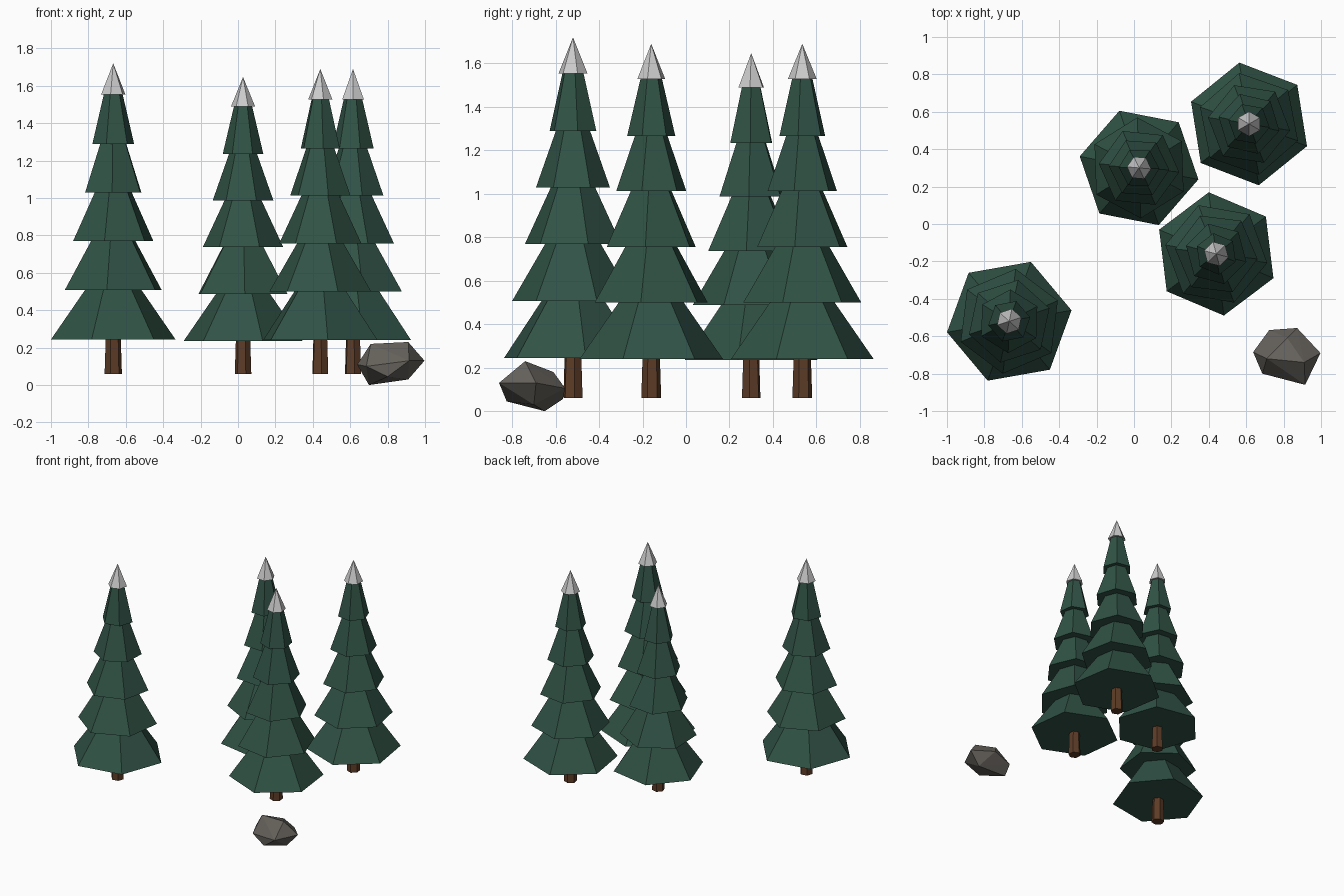
import bpy, bmesh
from math import radians
from mathutils import Matrix

if "Cube" in bpy.data.objects:
    bpy.data.objects.remove(bpy.data.objects["Cube"])


def material(name, rgb):
    m = bpy.data.materials.new(name)
    m.diffuse_color = (*rgb, 1)
    m.use_nodes = True
    m.node_tree.nodes["Principled BSDF"].inputs["Base Color"].default_value = m.diffuse_color
    return m


NEEDLES = material("needles", (0.03, 0.085, 0.06))
BARK = material("bark", (0.11, 0.045, 0.02))
SNOW = material("snow", (0.82, 0.83, 0.84))
STONE = material("stone", (0.13, 0.12, 0.105))


def finish(name, bm, mat):
    me = bpy.data.meshes.new(name)
    bmesh.ops.recalc_face_normals(bm, faces=bm.faces[:])
    bm.to_mesh(me)
    bm.free()
    me.materials.append(mat)
    ob = bpy.data.objects.new(name, me)
    bpy.context.collection.objects.link(ob)


def add_cone(bm, x, y, z, r1, r2, h, angle):
    # six-sided frustum standing on z, first corner at the given angle
    ret = bmesh.ops.create_cone(bm, cap_ends=True, segments=6, radius1=r1, radius2=r2, depth=h)
    corner = max((v for v in ret["verts"] if v.co.z < 0), key=lambda v: v.co.x + 0.01 * v.co.y)
    from math import atan2
    turn = radians(angle) - atan2(corner.co.y, corner.co.x)
    mat = Matrix.Translation((x, y, z + h / 2)) @ Matrix.Rotation(turn, 4, "Z")
    bmesh.ops.transform(bm, matrix=mat, verts=ret["verts"])


BASE = 0.06                                   # height of the trunk foot
TIERS = [(0.184, 0.338), (0.447, 0.282), (0.709, 0.226), (0.97, 0.170), (1.228, 0.114)]


def tree(n, x, y, s, angles):
    # trunk
    bm = bmesh.new()
    add_cone(bm, x, y, BASE, 0.047 * s, 0.038 * s, 0.28 * s, angles[0])
    finish(f"trunk_{n}", bm, BARK)
    # stacked branch tiers, each turned a little
    bm = bmesh.new()
    for (z, r), a in zip(TIERS, angles):
        add_cone(bm, x, y, BASE + z * s, r * s, r * 0.4 * s, 0.29 * s, a)
    finish(f"branches_{n}", bm, NEEDLES)
    # snow cap
    bm = bmesh.new()
    add_cone(bm, x, y, BASE + 1.494 * s, 0.068 * s, 0, 0.166 * s, angles[-1])
    finish(f"snow_cap_{n}", bm, SNOW)


tree(1, -0.667, -0.52, 1.0, [10, 23, 18, 28, 11, 18])
tree(2, 0.027, 0.30, 0.956, [49, 32, 54, 56, 58, 55])
tree(3, 0.44, -0.16, 0.982, [37, 50, 53, 45, 38, 45])
tree(4, 0.615, 0.535, 0.982, [39, 41, 51, 47, 50, 30])

# faceted boulder: hull of twelve points
bm = bmesh.new()
for p in [(.637, -.685, .11), (.723, -.567, .055), (.872, -.556, .105), (.997, -.69, .13),
          (.915, -.86, .13), (.686, -.80, .10), (.71, -.72, .22), (.91, -.74, .23),
          (.82, -.61, .18), (.70, -.65, .0), (.91, -.70, .03), (.80, -.825, .045)]:
    bm.verts.new(p)
bmesh.ops.convex_hull(bm, input=bm.verts[:])
finish("boulder", bm, STONE)
